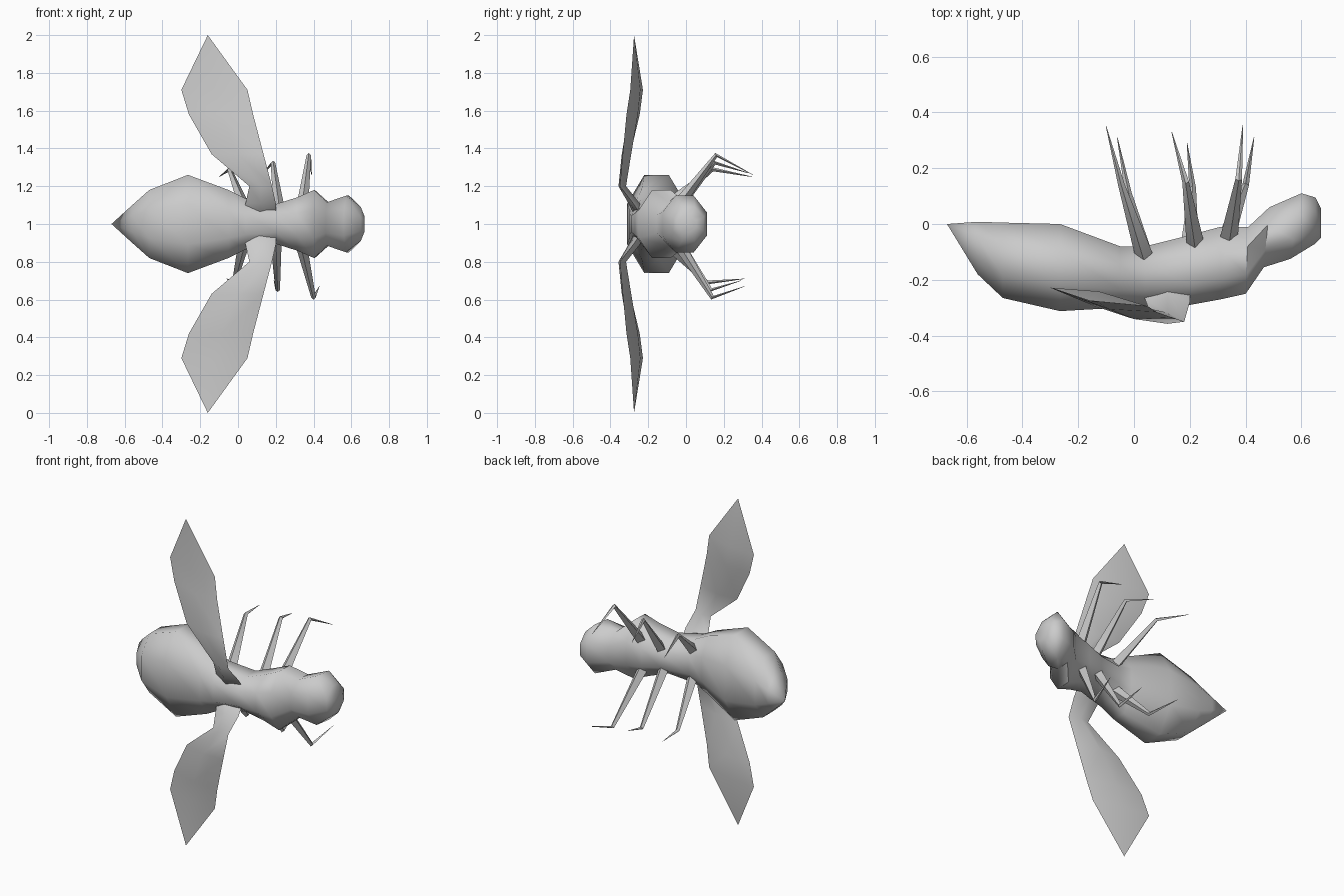
import bpy, bmesh, math
from mathutils import Vector

if "Cube" in bpy.data.objects:
    bpy.data.objects.remove(bpy.data.objects["Cube"])


def loft(name, rings, angle=60):
    """Skin a list of equal-sized point rings into one closed, smooth mesh."""
    bm = bmesh.new()
    loops = [[bm.verts.new(p) for p in ring] for ring in rings]
    n = len(loops[0])
    for a, b in zip(loops, loops[1:]):
        for i in range(n):
            j = (i + 1) % n
            bm.faces.new((a[i], a[j], b[j], b[i]))
    bm.faces.new(loops[0][::-1])
    bm.faces.new(loops[-1])
    bmesh.ops.remove_doubles(bm, verts=bm.verts, dist=0.0005)
    bmesh.ops.recalc_face_normals(bm, faces=bm.faces)
    mesh = bpy.data.meshes.new(name)
    bm.to_mesh(mesh)
    bm.free()
    obj = bpy.data.objects.new(name, mesh)
    bpy.context.collection.objects.link(obj)
    bpy.ops.object.select_all(action='DESELECT')
    obj.select_set(True)
    bpy.context.view_layer.objects.active = obj
    bpy.ops.object.shade_smooth_by_angle(angle=math.radians(angle))
    return obj


def octagon(x, top, bottom, hz, lean=0.0):
    """Flat-sided octagonal body section; lean shifts its belly side along x."""
    yc, hy, k = (top + bottom) / 2, (top - bottom) / 2, math.cos(math.pi / 8)
    pts = []
    for i in range(8):
        a = math.radians(22.5 + 45 * i)
        c, s = math.cos(a) / k, math.sin(a) / k
        pts.append((x + lean * c, yc + hy * c, 1 + hz * s))
    return pts


# Body: abdomen, waist, thorax and head in one skin (x, belly y, back y, half width, lean)
body = [
    (-0.67, 0.0, 0.0, 0.0, 0),
    (-0.56, 0.008, -0.18, 0.10, 0),
    (-0.47, 0.005, -0.265, 0.18, 0),
    (-0.265, 0.0, -0.312, 0.26, 0),
    (-0.05, -0.08, -0.30, 0.18, 0),
    (0.04, -0.08, -0.30, 0.135, 0),
    (0.20, -0.04, -0.29, 0.105, 0),
    (0.31, -0.01, -0.27, 0.14, 0),
    (0.405, -0.01, -0.25, 0.18, 0.005),
    (0.475, 0.06, -0.155, 0.115, 0.01),
    (0.58, 0.11, -0.125, 0.15, 0.02),
    (0.65, 0.095, -0.07, 0.09, 0),
    (0.67, 0.055, -0.05, 0.04, 0),
]
loft("body", [octagon(*r) for r in body])

# Wings: leading x, y / trailing x, y / thickness at each height above the midline
wing = [
    (0.02, 0.20, -0.22, 0.02, -0.22, 0.04),
    (0.11, 0.20, -0.28, 0.04, -0.27, 0.03),
    (0.20, 0.18, -0.35, 0.06, -0.325, 0.02),
    (0.37, 0.135, -0.335, -0.14, -0.295, 0.025),
    (0.58, 0.08, -0.315, -0.26, -0.245, 0.025),
    (0.71, 0.05, -0.295, -0.30, -0.228, 0.02),
    (1.00, -0.16, -0.275, -0.16, -0.275, 0.0),
]
for side, label in ((1, "upper"), (-1, "lower")):
    rings = []
    for h, lx, ly, tx, ty, t in wing:
        z, mx, my = 1 + side * h, (lx + tx) / 2, (ly + ty) / 2
        rings.append([(lx, ly, z), (mx, my - t, z), (tx, ty, z), (mx, my + t, z)])
    loft(label + "_wing", rings, 80)


def leg(name, hip, knee, tip):
    """Thin tapering two-segment leg with a four-sided section."""
    hip, knee, tip = Vector(hip), Vector(knee), Vector(tip)
    rings = []
    for p, d, r in ((hip, knee - hip, 0.032), (knee, tip - hip, 0.012),
                    (tip, tip - knee, 0.001)):
        u = Vector((1, 0, 0))
        u = (u - d * (u.dot(d) / d.length_squared)).normalized()
        v = d.normalized().cross(u)
        rings.append([p + u * r, p + v * r, p - u * r, p - v * r])
    loft(name, rings, 50)


# Legs: hip, knee and toe of each
leg("upper_front_leg", (0.34, -0.05, 1.09), (0.375, 0.16, 1.365), (0.39, 0.355, 1.26))
leg("upper_middle_leg", (0.22, -0.07, 1.06), (0.185, 0.15, 1.325), (0.135, 0.33, 1.27))
leg("upper_rear_leg", (0.035, -0.11, 1.09), (-0.045, 0.14, 1.29), (-0.10, 0.35, 1.25))
leg("lower_front_leg", (0.33, -0.05, 0.91), (0.40, 0.14, 0.61), (0.43, 0.31, 0.67))
leg("lower_middle_leg", (0.20, -0.07, 0.94), (0.21, 0.13, 0.65), (0.19, 0.29, 0.70))
leg("lower_rear_leg", (0.035, -0.11, 0.91), (-0.02, 0.11, 0.69), (-0.06, 0.31, 0.71))
